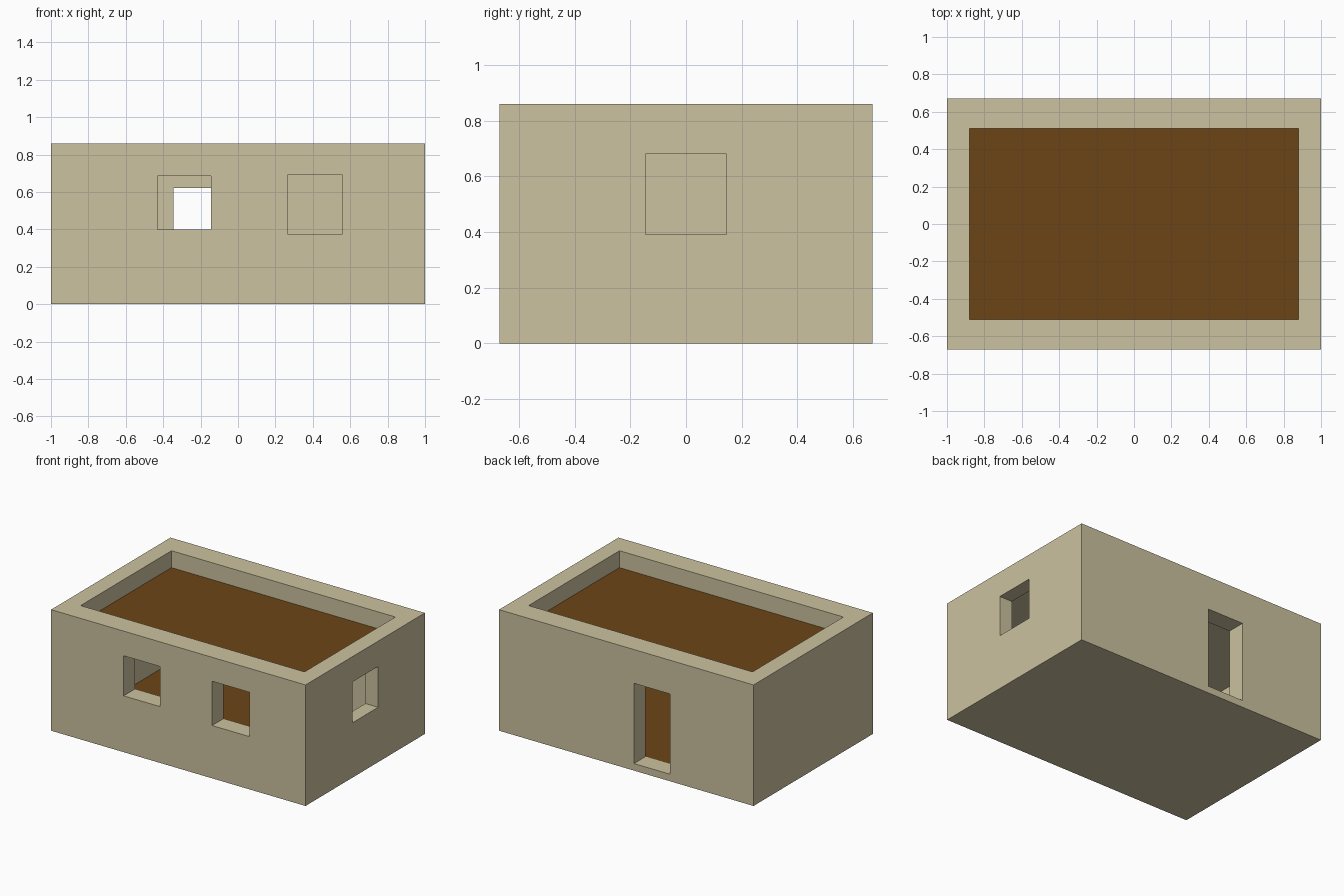
import bpy

if "Cube" in bpy.data.objects:
    bpy.data.objects.remove(bpy.data.objects["Cube"])


def material(name, color):
    m = bpy.data.materials.new(name)
    m.diffuse_color = (*color, 1)
    m.use_nodes = True
    m.node_tree.nodes["Principled BSDF"].inputs["Base Color"].default_value = m.diffuse_color
    return m


def box(name, x, y, z, mat=None):
    """Axis-aligned box from (min, max) ranges."""
    spans = (x, y, z)
    bpy.ops.mesh.primitive_cube_add(size=1, location=[(a + b) / 2 for a, b in spans])
    ob = bpy.context.object
    ob.name = name
    ob.scale = [b - a for a, b in spans]
    bpy.ops.object.transform_apply(location=True, rotation=False, scale=True)
    if mat:
        ob.data.materials.append(mat)
    return ob


def cut(target, name, x, y, z):
    """Subtract a box from the target and discard the cutter."""
    cutter = box(name, x, y, z)
    cutter.hide_render = True
    mod = target.modifiers.new(name, 'BOOLEAN')
    mod.operation = 'DIFFERENCE'
    mod.solver = 'EXACT'
    mod.object = cutter
    bpy.context.view_layer.objects.active = target
    bpy.ops.object.modifier_apply(modifier=name)
    bpy.data.objects.remove(cutter, do_unlink=True)


plaster = material("plaster", (0.60, 0.54, 0.35))
earth = material("earth", (0.15, 0.06, 0.008))

# Outer walls, hollowed by the room and the sunken roof
walls = box("walls", (-1, 1), (-0.67, 0.67), (0, 0.86), plaster)
cut(walls, "room_cutter", (-0.90, 0.90), (-0.54, 0.54), (0.045, 0.71))
cut(walls, "roof_recess_cutter", (-0.88, 0.88), (-0.51, 0.51), (0.735, 0.95))

# Two front windows, one side window, back door
cut(walls, "front_left_window", (-0.43, -0.145), (-0.80, -0.45), (0.40, 0.685))
cut(walls, "front_right_window", (0.265, 0.56), (-0.80, -0.45), (0.375, 0.69))
cut(walls, "side_window", (0.80, 1.1), (-0.145, 0.145), (0.39, 0.68))
cut(walls, "back_door", (-0.345, -0.06), (0.45, 0.80), (0.05, 0.62))

# Brown earth surfaces on the room floor and the roof
box("floor", (-0.90, 0.90), (-0.54, 0.54), (0.04, 0.05), earth)
box("roof", (-0.88, 0.88), (-0.51, 0.51), (0.73, 0.74), earth)
